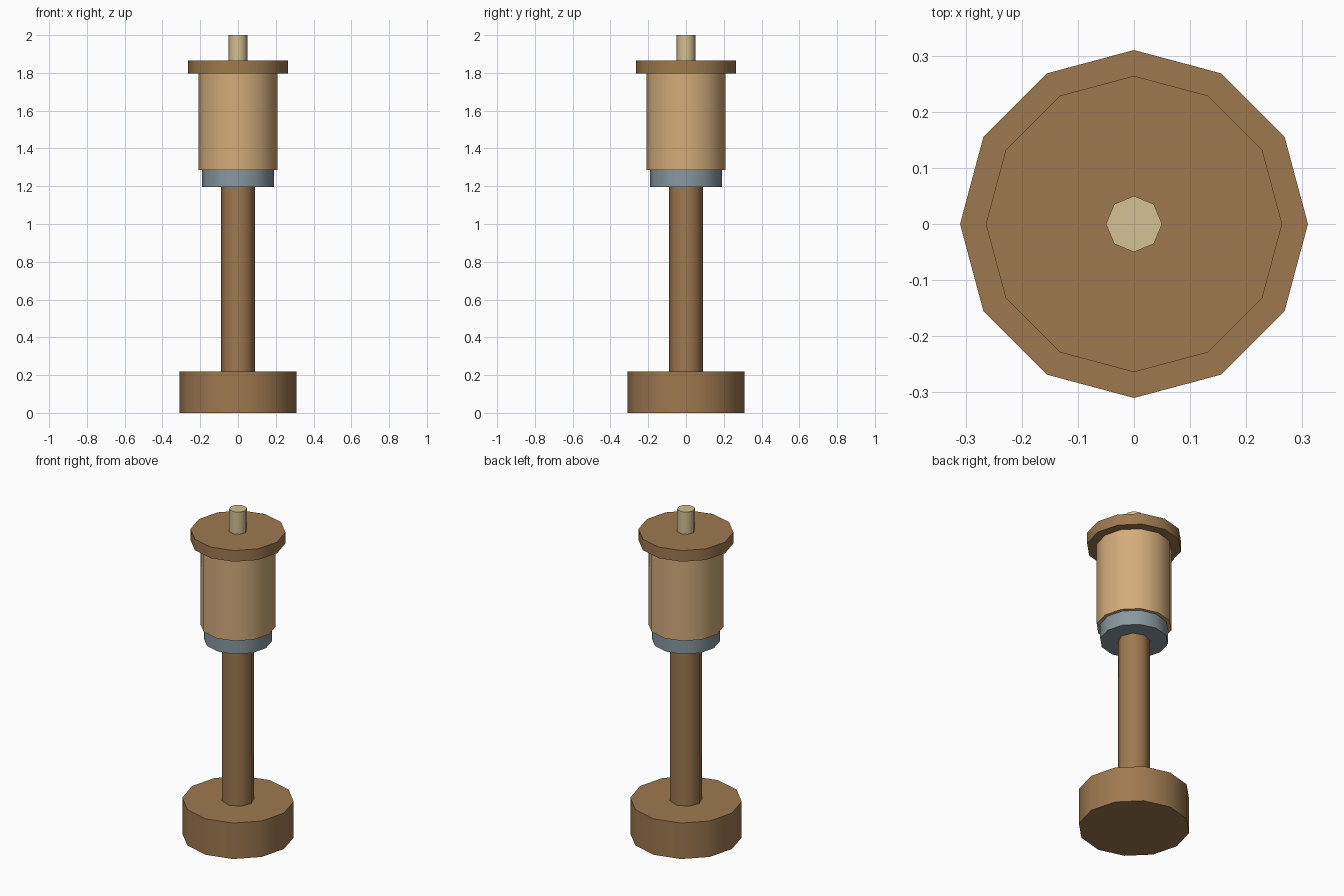
import bpy
import math

if "Cube" in bpy.data.objects:
    bpy.data.objects.remove(bpy.data.objects["Cube"])


def linear(c):
    c /= 255
    return c / 12.92 if c <= 0.04045 else ((c + 0.055) / 1.055) ** 2.4


def material(name, rgb):
    m = bpy.data.materials.new(name)
    m.diffuse_color = (*[linear(c) for c in rgb], 1)
    m.use_nodes = True
    m.node_tree.nodes["Principled BSDF"].inputs["Base Color"].default_value = m.diffuse_color
    return m


dark_wood = material("dark wood", (158, 121, 79))
light_wood = material("light wood", (212, 172, 123))
steel = material("blue grey steel", (136, 152, 160))
straw = material("pale straw", (211, 192, 146))


def drum(name, radius, bottom, top, sides, mat):
    """Upright faceted cylinder with a corner on each axis."""
    bpy.ops.mesh.primitive_cylinder_add(
        vertices=sides, radius=radius, depth=top - bottom,
        location=(0, 0, (bottom + top) / 2))
    ob = bpy.context.object
    ob.name = name
    ob.data.materials.append(mat)
    bpy.ops.object.shade_smooth_by_angle(angle=math.radians(50))
    return ob


# Foot and shaft
drum("base", 0.31, 0.0, 0.22, 12, dark_wood)
drum("shaft", 0.09, 0.22, 1.197, 8, dark_wood)

# Head: metal collar, barrel and overhanging cap
drum("collar", 0.19, 1.197, 1.287, 12, steel)
drum("barrel", 0.21, 1.287, 1.797, 12, light_wood)
drum("cap", 0.264, 1.797, 1.865, 12, dark_wood)

# Peg on top
drum("top_peg", 0.05, 1.865, 2.0, 8, straw)
